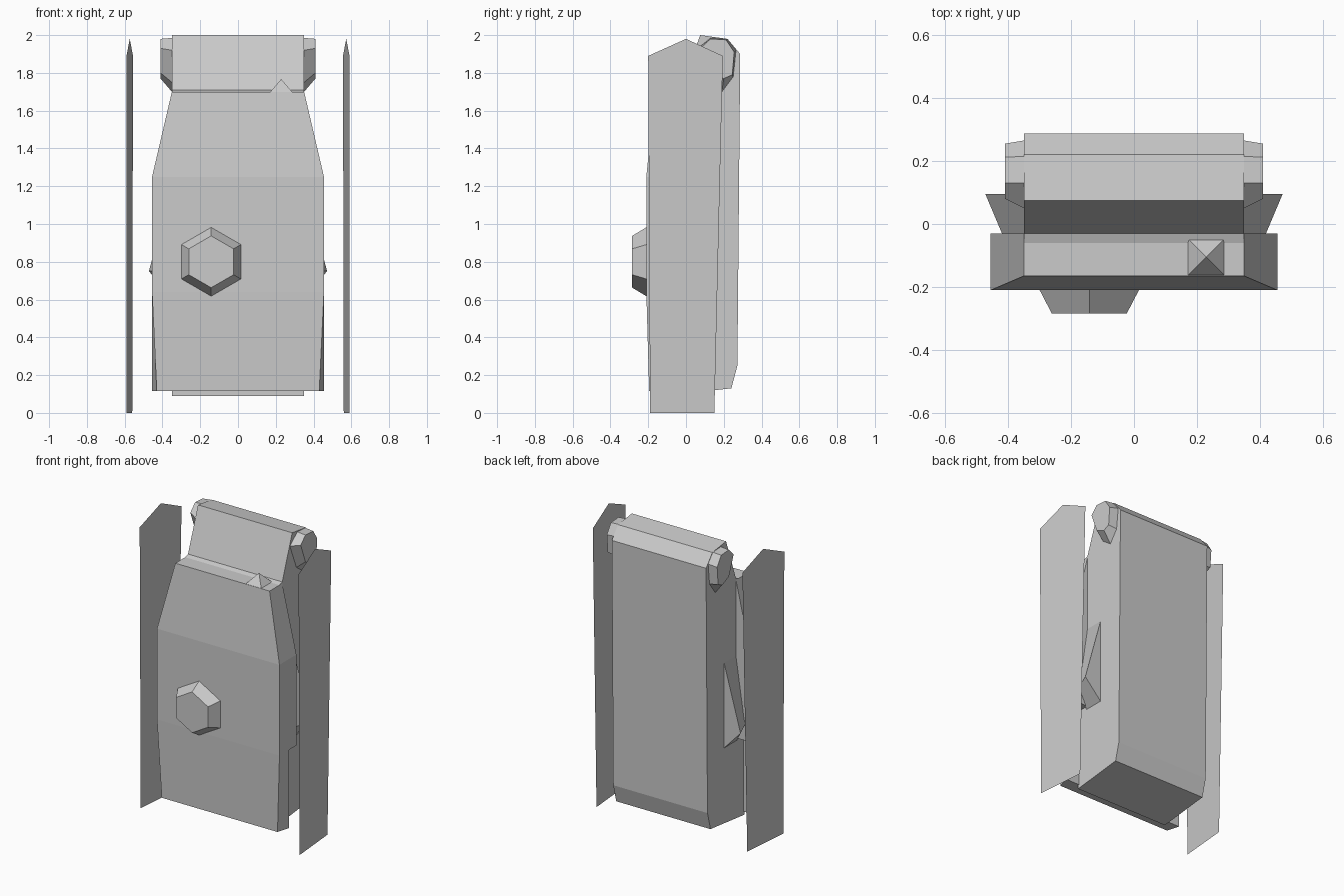
import bpy, bmesh, math
from mathutils import Matrix

if "Cube" in bpy.data.objects:
    bpy.data.objects.remove(bpy.data.objects["Cube"])


def finish(name, bm):
    bmesh.ops.remove_doubles(bm, verts=bm.verts, dist=0.0005)
    bmesh.ops.recalc_face_normals(bm, faces=bm.faces)
    me = bpy.data.meshes.new(name)
    bm.to_mesh(me)
    bm.free()
    ob = bpy.data.objects.new(name, me)
    bpy.context.collection.objects.link(ob)
    return ob


def loft(name, rings, mirror=False):
    """Skin a list of equal-length point rings and cap both ends."""
    bm = bmesh.new()
    vr = [[bm.verts.new(p) for p in r] for r in rings]
    n = len(vr[0])
    for a, b in zip(vr, vr[1:]):
        for i in range(n):
            j = (i + 1) % n
            bm.faces.new((a[i], a[j], b[j], b[i]))
    bm.faces.new(vr[0])
    bm.faces.new(vr[-1])
    ob = finish(name, bm)
    if mirror:
        ob.modifiers.new("Mirror", 'MIRROR')
    return ob


def at_x(x, profile):
    return [(x, y, z) for y, z in profile]


def cone(name, sides, r1, r2, depth, matrix):
    bm = bmesh.new()
    bmesh.ops.create_cone(bm, cap_ends=True, segments=sides, radius1=r1,
                          radius2=r2, depth=depth, matrix=matrix)
    return finish(name, bm)


# Main slab: side profile extruded across x
slab = [(.075, 2), (.22, 1.98), (.287, 1.9), (.272, .25), (.24, .13),
        (-.12, .09), (-.12, 1.68), (-.03, 1.71)]
loft("main_slab", [at_x(-.35, slab), at_x(.35, slab)])

# Front panel: stacked rings (z, front half-width, back half-width, y front, y back)
levels = [(1.70, .35, .35, -.165, -.03), (1.25, .455, .455, -.21, -.03),
          (.64, .455, .455, -.21, -.03), (.64, .455, .455, -.21, -.11),
          (.115, .43, .455, -.195, -.11)]
loft("front_panel", [[(-xf, yf, z), (xf, yf, z), (xb, yb, z), (-xb, yb, z)]
                     for z, xf, xb, yf, yb in levels])

# Rounded end caps at the top of the slab
inner = [(.05, 1.92), (.13, 1.985), (.215, 1.98), (.265, 1.92),
         (.25, 1.78), (.19, 1.70), (.12, 1.75)]
outer = [(.08, 1.93), (.13, 1.98), (.212, 1.975), (.255, 1.91),
         (.245, 1.79), (.20, 1.77), (.13, 1.80)]
loft("top_end_cap", [at_x(.34, inner), at_x(.35, inner), at_x(.41, outer)], True)

# Triangular side fins
loft("side_fin", [[(.35, y, 1.19), (x, y, .75), (.35, y, .62)]
                  for y, x in ((.095, .472), (-.04, .415))], True)

# Thin side plates with a pointed top
bm = bmesh.new()
plate = [(-.19, 0), (.15, 0), (.195, 1.89), (0, 1.98), (-.2, 1.89)]
bm.faces.new([bm.verts.new((.573 - .0875 * y, y, z)) for y, z in plate])
finish("side_plate", bm).modifiers.new("Mirror", 'MIRROR')

# Hexagonal front knob
cone("front_knob", 6, .188, .137, .085,
     Matrix.Translation((-.142, -.2425, .8)) @ Matrix.Rotation(math.pi / 2, 4, 'X')
     @ Matrix.Rotation(math.pi / 2, 4, 'Z')
     @ Matrix.Rotation(math.pi / 6, 4, 'Z') @ Matrix.Rotation(math.pi / 3, 4, 'Z'))

# Small pyramid stud on the panel's top ledge
cone("ledge_stud", 4, .06 * math.sqrt(2), 0, .07,
     Matrix.Translation((.229, -.105, 1.732)) @ Matrix.Rotation(math.pi / 4, 4, 'Z'))
